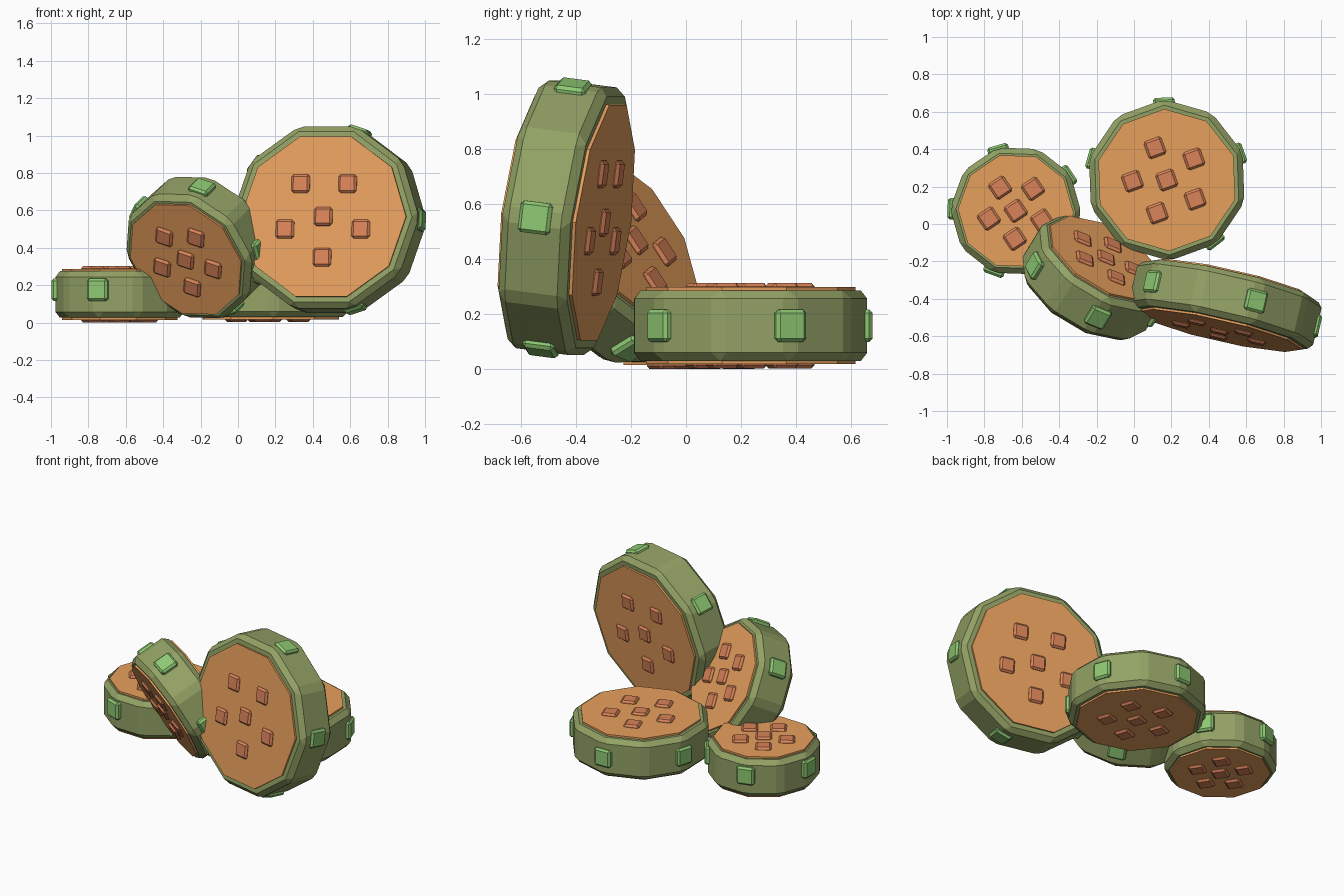
import bpy, math
from mathutils import Vector, Matrix

if "Cube" in bpy.data.objects:
    bpy.data.objects.remove(bpy.data.objects["Cube"])


def material(name, rgb):
    m = bpy.data.materials.new(name)
    m.diffuse_color = (*rgb, 1)
    m.use_nodes = True
    m.node_tree.nodes["Principled BSDF"].inputs["Base Color"].default_value = m.diffuse_color
    return m


GREEN = material("rim_green", (0.29, 0.36, 0.13))
LIGHT = material("light_green", (0.27, 0.58, 0.17))
ORANGE = material("orange", (0.80, 0.35, 0.11))
RUST = material("rust", (0.70, 0.23, 0.10))


def finish(name, mat, matrix, bevel):
    ob = bpy.context.object
    ob.name = name
    ob.data.materials.append(mat)
    ob.matrix_world = matrix
    if bevel:
        b = ob.modifiers.new("chamfer", "BEVEL")
        b.width, b.segments, b.limit_method = bevel, 1, "ANGLE"
        b.angle_limit = math.radians(20)
    return ob


def decagon(name, frame, radius, half, mat, bevel):
    # ten-sided drum with flat side centred on local +x
    bpy.ops.mesh.primitive_cylinder_add(vertices=10, radius=radius, depth=2 * half)
    bpy.context.object.data.transform(Matrix.Rotation(math.radians(18), 4, "Z"))
    finish(name, mat, frame, bevel)


def block(name, matrix, size, mat):
    bpy.ops.mesh.primitive_cube_add(size=1)
    bpy.context.object.data.transform(Matrix.Diagonal((*size, 1)))
    finish(name, mat, matrix, 0.012)


def disc(name, centre, normal, side, R, half=0.128, lift=0.0):
    n = Vector(normal).normalized()
    u = Vector(side)
    u = (u - n * u.dot(n)).normalized()
    v = n.cross(u)
    frame = Matrix.Translation(centre) @ Matrix((u, v, n)).transposed().to_4x4()

    # rim body and the inset cores showing on both faces
    decagon(name + "_rim", frame, R, half, GREEN, 0.03)
    decagon(name + "_core", frame, R * 0.88, half + 0.012, ORANGE, 0)

    # five pads around the rim
    for k in range(5):
        m = frame @ Matrix.Rotation(math.radians(72 * k), 4, "Z")
        m = m @ Matrix.Translation((R * 0.951, 0, lift))
        block(name + "_rim_pad", m, (0.06, 0.115, 0.118), LIGHT)

    # one central and five ring studs on each face
    spots = [(0, 0)] + [(0.425 * R * math.cos(math.radians(18 + 72 * k)),
                         0.425 * R * math.sin(math.radians(18 + 72 * k))) for k in range(5)]
    for s in (-1, 1):
        for x, y in spots:
            m = frame @ Matrix.Translation((x, y, s * (half + 0.005)))
            block(name + "_face_stud", m, (0.1, 0.1, 0.044), RUST)


def heading(deg):
    a = math.radians(deg)
    return (math.cos(a), math.sin(a), 0)


disc("small_flat_disc", (-0.632, 0.07, 0.151), (0, 0, 1), heading(34), 0.352, 0.124, 0.025)
disc("flat_disc", (0.175, 0.235, 0.158), (0, 0, 1), heading(20), 0.432)
disc("leaning_disc", (-0.215, -0.288, 0.402), (0.464, 0.755, 0.464),
     (0.059, -0.55, 0.835), 0.392)
disc("large_upright_disc", (0.487, -0.435, 0.55), (0.22, 0.965, -0.125), (0.97, -0.22, 0), 0.515)
